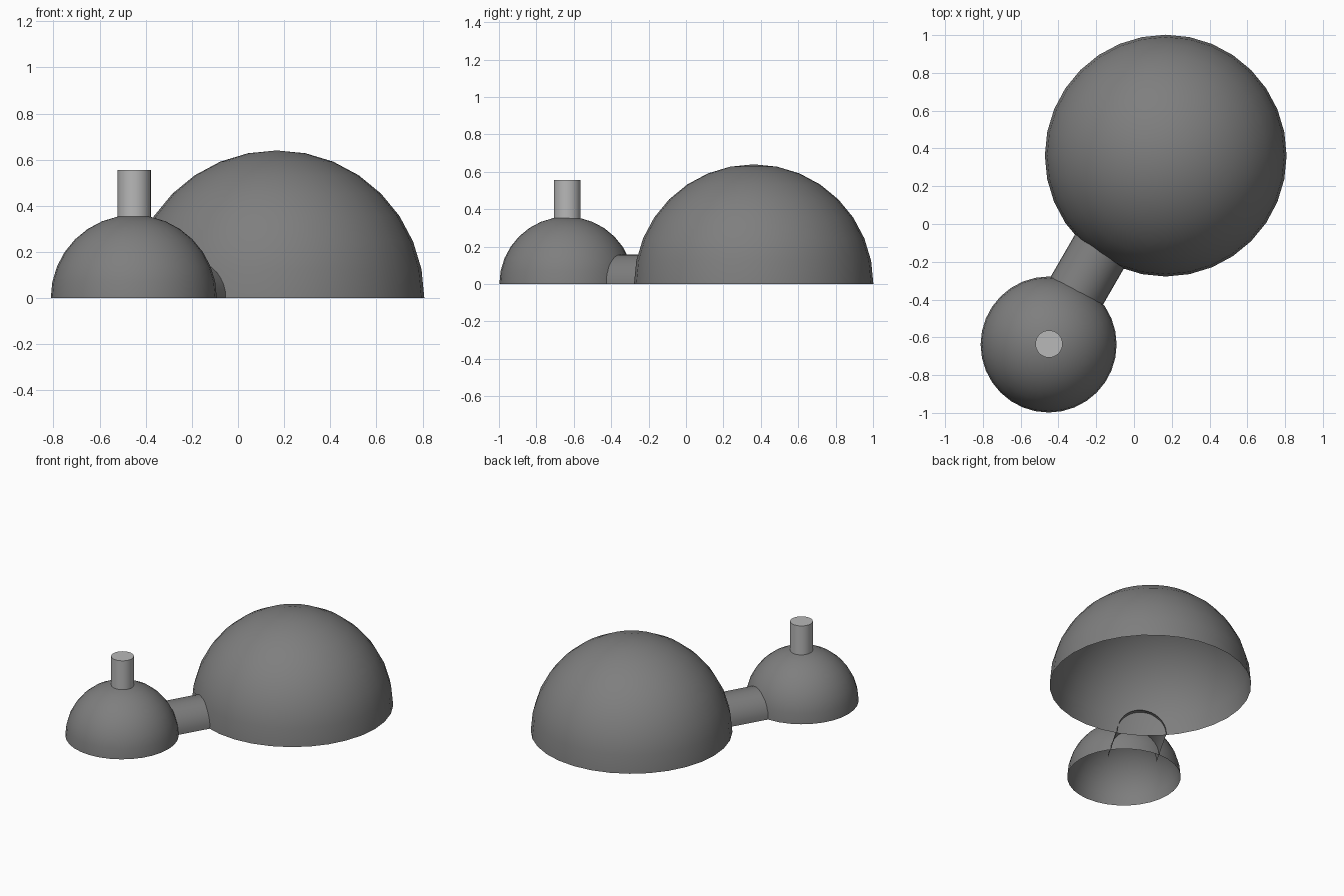
import bpy, bmesh, math
from mathutils import Matrix, Vector

if "Cube" in bpy.data.objects:
    bpy.data.objects.remove(bpy.data.objects["Cube"])


def material(name, v):
    m = bpy.data.materials.new(name)
    m.diffuse_color = (v, v, v, 1)
    m.use_nodes = True
    m.node_tree.nodes["Principled BSDF"].inputs["Base Color"].default_value = m.diffuse_color
    return m


dark = material("dark grey", 0.21)
light = material("light grey", 0.48)


def finish(name, bm, mat):
    me = bpy.data.meshes.new(name)
    bm.to_mesh(me)
    bm.free()
    me.materials.append(mat)
    ob = bpy.data.objects.new(name, me)
    bpy.context.collection.objects.link(ob)
    bpy.ops.object.select_all(action='DESELECT')
    ob.select_set(True)
    bpy.context.view_layer.objects.active = ob
    bpy.ops.object.shade_smooth_by_angle(angle=math.radians(30))
    return ob


def keep_upper_half(bm):
    bmesh.ops.bisect_plane(bm, geom=bm.verts[:] + bm.edges[:] + bm.faces[:], dist=1e-4,
                           plane_co=(0, 0, 0), plane_no=(0, 0, 1), clear_inner=True)


# Hollow domes, open underneath
def dome(name, x, y, r):
    bm = bmesh.new()
    bmesh.ops.create_uvsphere(bm, u_segments=32, v_segments=16, radius=r,
                              matrix=Matrix.Translation((x, y, 0)))
    keep_upper_half(bm)
    finish(name, bm, dark)


dome("main_dome", 0.168, 0.362, 0.64)
dome("entrance_dome", -0.452, -0.638, 0.36)

# Half-round tunnel joining the domes, open at both ends and underneath
start, end = Vector((-0.35, -0.435, 0)), Vector((-0.168, -0.12, 0))
axis = end - start
bm = bmesh.new()
bmesh.ops.create_cone(bm, cap_ends=False, segments=32, radius1=0.157, radius2=0.157,
                      depth=axis.length,
                      matrix=Matrix.Translation((start + end) / 2)
                      @ axis.to_track_quat('Z', 'Y').to_matrix().to_4x4())
keep_upper_half(bm)
finish("tunnel", bm, dark)

# Chimney on the small dome
bm = bmesh.new()
bmesh.ops.create_cone(bm, cap_ends=True, segments=32, radius1=0.072, radius2=0.072,
                      depth=0.205, matrix=Matrix.Translation((-0.45, -0.635, 0.4525)))
finish("chimney", bm, light)
